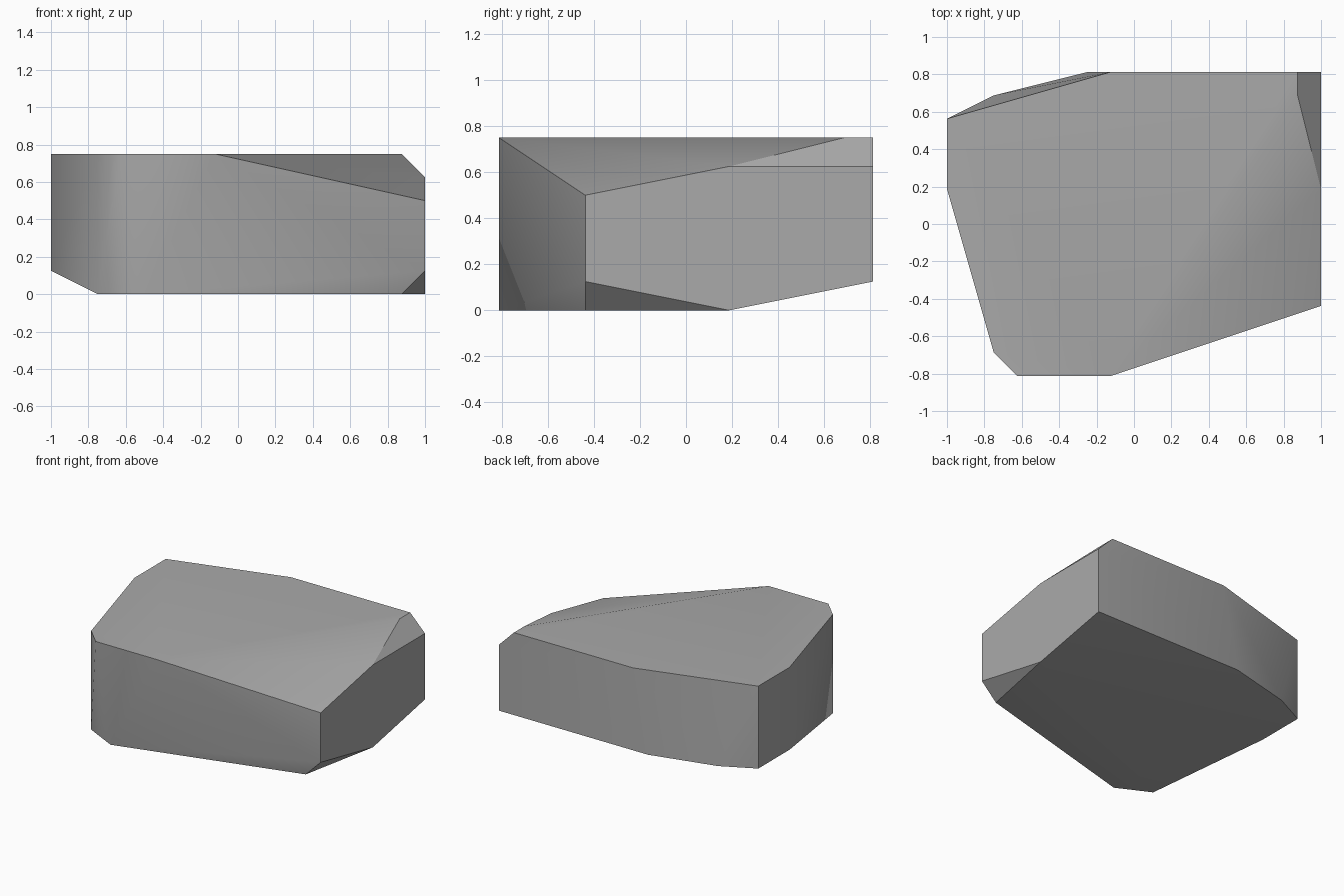
import bpy
import bmesh
from math import radians

cube = bpy.data.objects.get("Cube")
if cube:
    bpy.data.objects.remove(cube, do_unlink=True)

# Stone colour
stone = bpy.data.materials.new("stone_grey")
stone.use_nodes = True
colour = (0.4, 0.4, 0.4, 1.0)
stone.diffuse_color = colour
stone.node_tree.nodes["Principled BSDF"].inputs["Base Color"].default_value = colour

# Corners of the chipped block, grouped by height, in sixteenths of a unit
GRID = 1 / 16
layers = {
    # flat top
    12: [(-16, 9), (-16, 3), (-12, -11), (-10, -13), (-2, -13),
         (14, 11), (14, 13), (-2, 13)],
    # chipped upper right edge
    10: [(16, 3), (16, 13)],
    8: [(16, -7)],
    # raised rear of the underside
    2: [(16, -7), (16, 13), (-4, 13), (-12, 11), (-16, 9), (-16, 3)],
    # ground contact
    0: [(16, 3), (14, -7), (-8, -13), (-12, -11)],
}

# Wrap the corners in one convex shell
bm = bmesh.new()
for height, corners in layers.items():
    for x, y in corners:
        bm.verts.new((x * GRID, y * GRID, height * GRID))
bmesh.ops.convex_hull(bm, input=bm.verts[:])
bmesh.ops.dissolve_limit(bm, angle_limit=radians(0.2),
                         verts=bm.verts[:], edges=bm.edges[:])
bmesh.ops.recalc_face_normals(bm, faces=bm.faces[:])

mesh = bpy.data.meshes.new("rock")
bm.to_mesh(mesh)
bm.free()
mesh.materials.append(stone)

rock = bpy.data.objects.new("rock", mesh)
bpy.context.collection.objects.link(rock)

# Soft shading over shallow bends, crisp chipped edges
bpy.ops.object.select_all(action="DESELECT")
rock.select_set(True)
bpy.context.view_layer.objects.active = rock
bpy.ops.object.shade_smooth_by_angle(angle=radians(30))
